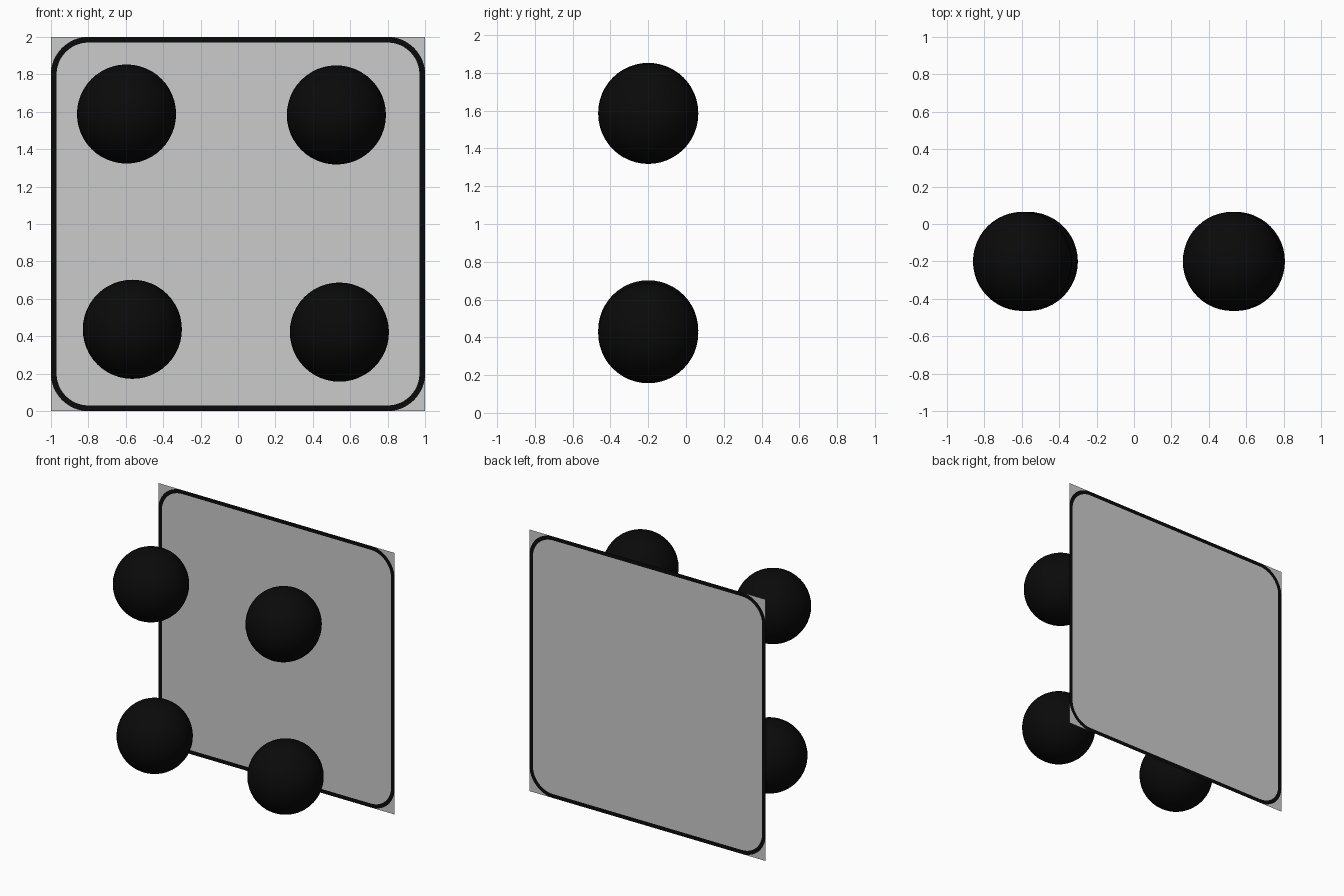
import bpy, bmesh, math

if "Cube" in bpy.data.objects:
    bpy.data.objects.remove(bpy.data.objects["Cube"])

PANEL_Y = 0.465     # the thin panel stands behind the balls
BALL_Y = -0.2
BALL_R = 0.265
CORNER_R = 0.2
BORDER = 0.03
STEPS = 12


def make_material(name, value):
    mat = bpy.data.materials.new(name)
    mat.diffuse_color = (value, value, value, 1)
    mat.use_nodes = True
    mat.node_tree.nodes["Principled BSDF"].inputs["Base Color"].default_value = mat.diffuse_color
    return mat


grey = make_material("light grey", 0.6)
black = make_material("black", 0.003)

# Panel: one sheet with a rounded black outline and grey corners
bm = bmesh.new()
outer, inner, corner_fans = [], [], []
for k, (sx, sz) in enumerate([(1, 1), (-1, 1), (-1, -1), (1, -1)]):
    cx, cz = sx * (1 - CORNER_R), 1 + sz * (1 - CORNER_R)
    arc = []
    for i in range(STEPS + 1):
        a = math.pi / 2 * (k + i / STEPS)
        for ring, r in ((arc, CORNER_R), (inner, CORNER_R - BORDER)):
            ring.append(bm.verts.new((cx + r * math.cos(a), PANEL_Y, cz + r * math.sin(a))))
    corner_fans.append((bm.verts.new((sx, PANEL_Y, 1 + sz)), arc))
    outer += arc

bm.faces.new(inner)
for tip, arc in corner_fans:
    for a, b in zip(arc, arc[1:]):
        bm.faces.new((a, tip, b))
n = len(outer)
for i in range(n):
    j = (i + 1) % n
    bm.faces.new((outer[i], outer[j], inner[j], inner[i])).material_index = 1
for f in bm.faces:
    f.normal_update()
    if f.normal.y > 0:
        f.normal_flip()
mesh = bpy.data.meshes.new("panel")
bm.to_mesh(mesh)
bm.free()
mesh.materials.append(grey)
mesh.materials.append(black)
bpy.context.collection.objects.link(bpy.data.objects.new("panel", mesh))

# Four balls in front of the panel
balls = {
    "upper_left_ball": (-0.596, 1.588),
    "upper_right_ball": (0.526, 1.583),
    "lower_left_ball": (-0.565, 0.437),
    "lower_right_ball": (0.542, 0.422),
}
for name, (x, z) in balls.items():
    bpy.ops.mesh.primitive_uv_sphere_add(segments=48, ring_count=24, radius=BALL_R,
                                         location=(x, BALL_Y, z))
    ball = bpy.context.object
    ball.name = name
    ball.data.materials.append(black)
    bpy.ops.object.shade_smooth()
